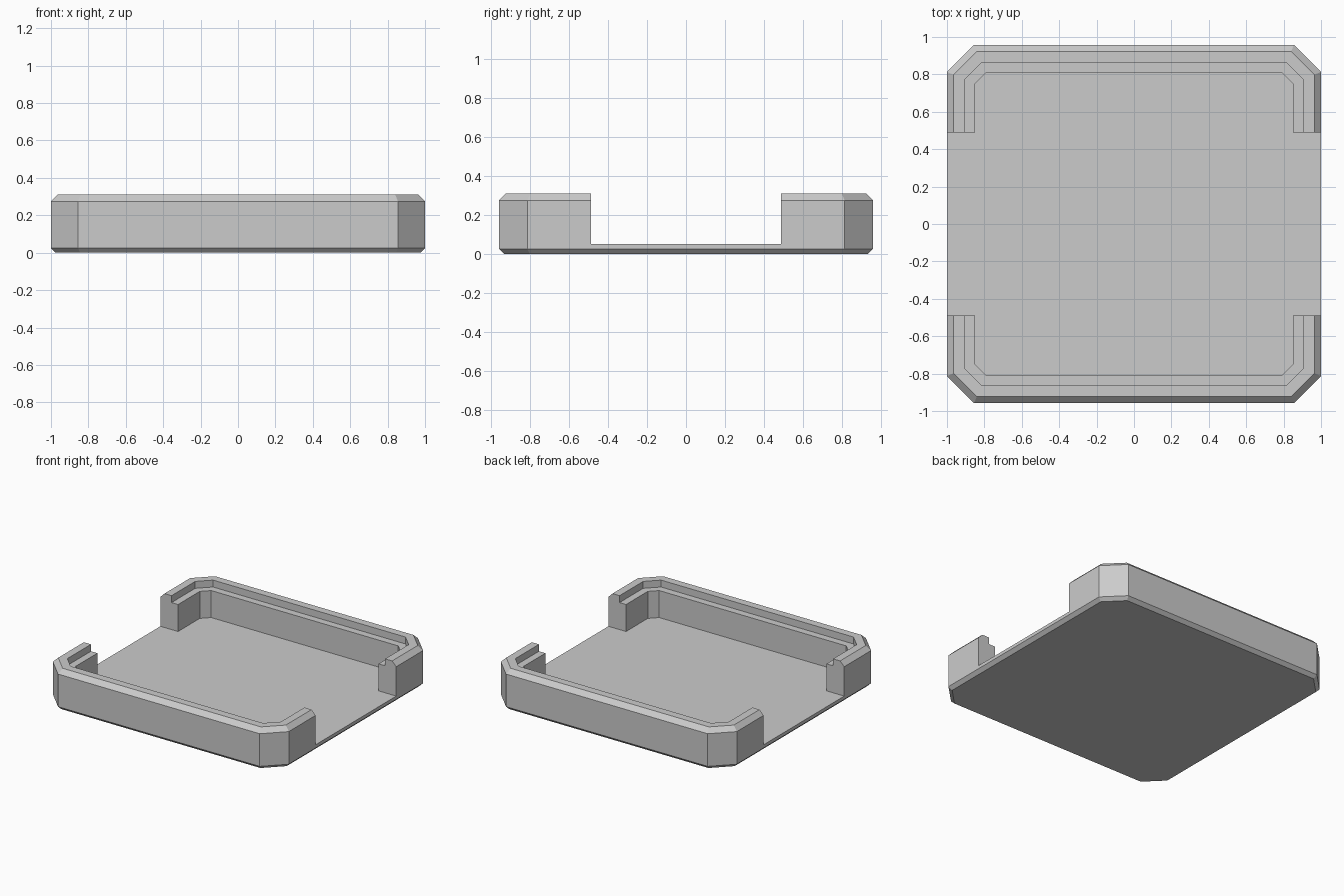
import bpy
import bmesh

HALF_X, HALF_Y = 1.0, 0.958   # outer half sizes
CORNER = 0.145                # corner cut leg
GAP = 0.488                   # half width of the side openings
FLOOR = 0.05

cube = bpy.data.objects.get("Cube")
if cube:
    bpy.data.objects.remove(cube, do_unlink=True)

grey = bpy.data.materials.new("light grey")
grey.use_nodes = True
color = (0.6, 0.6, 0.6, 1)
grey.diffuse_color = color
grey.node_tree.nodes["Principled BSDF"].inputs["Base Color"].default_value = color


def corner_points(inset):
    """Right-hand back corner of the cut-corner outline, moved inwards."""
    x, y = HALF_X - inset, HALF_Y - inset
    leg = CORNER - 0.586 * inset
    return [(x, y - leg), (x - leg, y)]


def mirrored(points):
    return points + [(-x, y) for x, y in reversed(points)]


def make_object(name, bm):
    bmesh.ops.recalc_face_normals(bm, faces=bm.faces)
    mesh = bpy.data.meshes.new(name)
    bm.to_mesh(mesh)
    bm.free()
    mesh.materials.append(grey)
    obj = bpy.data.objects.new(name, mesh)
    bpy.context.collection.objects.link(obj)


# Base plate: stacked outlines with a bevelled lower edge
bm = bmesh.new()
rings = []
for inset, z in [(0.025, 0), (0, 0.025), (0, FLOOR)]:
    back = mirrored(corner_points(inset))
    outline = back + [(-x, -y) for x, y in back]
    rings.append([bm.verts.new((x, y, z)) for x, y in outline])
for low, high in zip(rings, rings[1:]):
    for i in range(len(low)):
        j = (i + 1) % len(low)
        bm.faces.new((low[i], low[j], high[j], high[i]))
bm.faces.new(rings[0])
bm.faces.new(rings[-1])
make_object("base_plate", bm)

# Rim walls: stepped section (inset, height) swept round each end
SECTION = [(0, FLOOR), (0, 0.275), (0.035, 0.31), (0.095, 0.31),
           (0.095, 0.257), (0.15, 0.257), (0.15, FLOOR)]
for name, side in (("back_wall", 1), ("front_wall", -1)):
    bm = bmesh.new()
    rails = []
    for inset, z in SECTION:
        path = mirrored([(HALF_X - inset, GAP)] + corner_points(inset))
        rails.append([bm.verts.new((x, side * y, z)) for x, y in path])
    for k, rail in enumerate(rails):
        following = rails[(k + 1) % len(rails)]
        for i in range(len(rail) - 1):
            bm.faces.new((rail[i], rail[i + 1], following[i + 1], following[i]))
    for end in (0, -1):
        bm.faces.new([rail[end] for rail in rails])
    make_object(name, bm)
